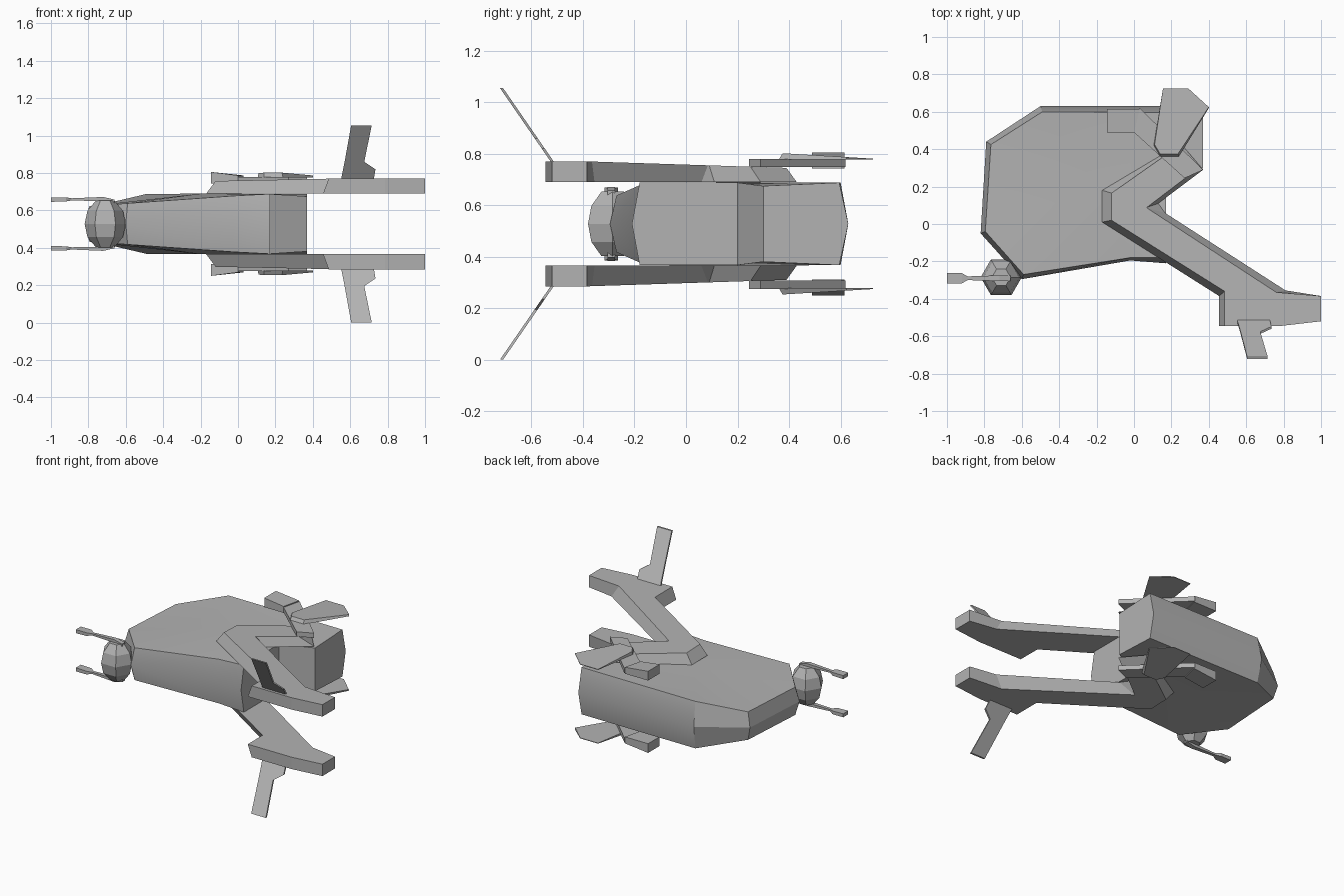
import bpy, bmesh, math
from mathutils import Vector

cube = bpy.data.objects.get("Cube")
if cube:
    bpy.data.objects.remove(cube, do_unlink=True)

MID = 0.528  # height of the mirror plane between upper and lower halves

hull_grey = bpy.data.materials.new("hull_grey")
hull_grey.use_nodes = True
grey = (0.45, 0.45, 0.45, 1)
hull_grey.diffuse_color = grey
hull_grey.node_tree.nodes["Principled BSDF"].inputs["Base Color"].default_value = grey


def make_object(name, bm):
    bmesh.ops.recalc_face_normals(bm, faces=bm.faces)
    mesh = bpy.data.meshes.new(name)
    bm.to_mesh(mesh)
    bm.free()
    mesh.materials.append(hull_grey)
    obj = bpy.data.objects.new(name, mesh)
    bpy.context.collection.objects.link(obj)
    return obj


def loft(rings, bm=None):
    """Join equal rings of points with quads and close both ends."""
    bm = bm or bmesh.new()
    rows = [[bm.verts.new(p) for p in ring] for ring in rings]
    n = len(rows[0])
    for a, b in zip(rows, rows[1:]):
        for i in range(n):
            j = (i + 1) % n
            bm.faces.new((a[i], a[j], b[j], b[i]))
    bm.faces.new(rows[0])
    bm.faces.new(rows[-1])
    return bm


def at(points, z):
    return [(x, y, z) for x, y in points]


def add_pair(name, bm):
    """Make the upper part and its mirror image below the mid plane."""
    lower = bm.copy()
    for v in lower.verts:
        v.co.z = 2 * MID - v.co.z
    make_object("upper_" + name, bm)
    make_object("lower_" + name, lower)


# Main hull: rim point, mid-ridge point, half height
hull = [
    ((-0.59, -0.27), (-0.60, -0.295), 0.11),
    ((-0.02, -0.18), (-0.02, -0.195), 0.15),
    ((0.17, -0.18), (0.17, -0.21), 0.16),
    ((0.17, 0.20), (0.17, 0.20), 0.16),
    ((0.37, 0.30), (0.37, 0.30), 0.147),
    ((0.37, 0.595), (0.37, 0.63), 0.16),
    ((-0.49, 0.60), (-0.50, 0.63), 0.16),
    ((-0.765, 0.425), (-0.79, 0.44), 0.095),
    ((-0.795, -0.04), (-0.82, -0.05), 0.095),
]
bm = bmesh.new()
ridge = [bm.verts.new((*m, MID)) for r, m, h in hull]
for side in (1, -1):
    rim = [bm.verts.new((*r, MID + side * h)) for r, m, h in hull]
    hub = bm.verts.new((-0.2, 0.2, MID + side * 0.162))
    for i in range(len(hull)):
        j = (i + 1) % len(hull)
        bm.faces.new((ridge[i], ridge[j], rim[j], rim[i]))
        bm.faces.new((rim[i], rim[j], hub))
body = make_object("main_hull", bm)
bpy.ops.object.select_all(action="DESELECT")
body.select_set(True)
bpy.context.view_layer.objects.active = body
bpy.ops.object.shade_smooth_by_angle(angle=math.radians(25))

# Faceted turret beside the nose
rings = []
for dz, r in ((-0.125, 0.05), (-0.07, 0.095), (0, 0.11), (0.07, 0.095), (0.125, 0.05)):
    rings.append([(-0.71 + r * math.cos(k * math.pi / 3),
                   -0.285 + r * math.sin(k * math.pi / 3), MID + dz) for k in range(6)])
make_object("turret", loft(rings))

# Turret guns: slim barrel with a flared muzzle
barrel = []
for x, half, low, top in ((-0.66, 0.015, 0.64, 0.658), (-0.72, 0.015, 0.65, 0.672),
                          (-0.89, 0.01, 0.653, 0.665), (-0.92, 0.027, 0.648, 0.67),
                          (-1.0, 0.027, 0.646, 0.67)):
    barrel.append([(x, -0.29 - half, low), (x, -0.29 + half, low),
                   (x, -0.29 + half, top), (x, -0.29 - half, top)])
add_pair("turret_gun", loft(barrel))

# Bent arms with bevelled upper edges
tip = [(0.785, -0.545), (1.0, -0.52), (1.0, -0.385)]
base = [(-0.17, 0.18), (-0.17, 0.01), (0.455, -0.385), (0.455, -0.545), *tip,
        (0.81, -0.355), (0.165, 0.06), (0.13, 0.11), (0.37, 0.29), (0.25, 0.43)]
crown = [(-0.12, 0.165), (-0.12, 0.02), (0.485, -0.36), (0.485, -0.545), *tip,
         (0.76, -0.365), (0.07, 0.085), (0.07, 0.09), (0.28, 0.25), (0.2, 0.39)]
top = [(x, y, 0.758 - 0.013 * max(-1, min(1, y / 0.4))) for x, y in crown]
add_pair("arm", loft([at(base, 0.69), top]))

# Strut running across the inner arm end
strut = [(0.0, 0.49), (0.27, 0.245), (0.37, 0.29), (0.03, 0.62)]
add_pair("rear_strut", loft([at(strut, 0.748), at(strut, 0.78)]))

# Wedge block at the inboard end of the strut
pod = [(-0.145, 0.49), (0.0, 0.49), (0.03, 0.615), (-0.145, 0.615)]
add_pair("strut_block", loft([at(pod, 0.743),
                              [(x, y, 0.787 - 0.13 * min(x, 0)) for x, y in pod]]))

# Thin tail paddle
paddle = [(0.14, 0.36), (0.24, 0.36), (0.40, 0.62), (0.29, 0.725), (0.155, 0.725), (0.105, 0.42)]
paddle_top = [(0.14, 0.375), (0.235, 0.375), (0.40, 0.625), (0.29, 0.725), (0.155, 0.725), (0.11, 0.425)]
add_pair("tail_paddle", loft([
    at(paddle, 0.777),
    [(x, y, 0.803 - 0.06 * (y - 0.36)) for x, y in paddle_top]]))

# Swept fins leaning forward from the arm ends
fin = [(0.55, 0.76), (0.725, 0.76), (0.735, 0.82), (0.675, 0.86), (0.715, 1.055), (0.605, 1.055),
       (0.57, 0.86)]
shift = Vector((0, 0.012, 0))
front = [Vector((x, -0.522 - 0.2 * (z - 0.765) / 0.29, z)) for x, z in fin]
add_pair("fin", loft([front, [p + shift for p in front]]))
